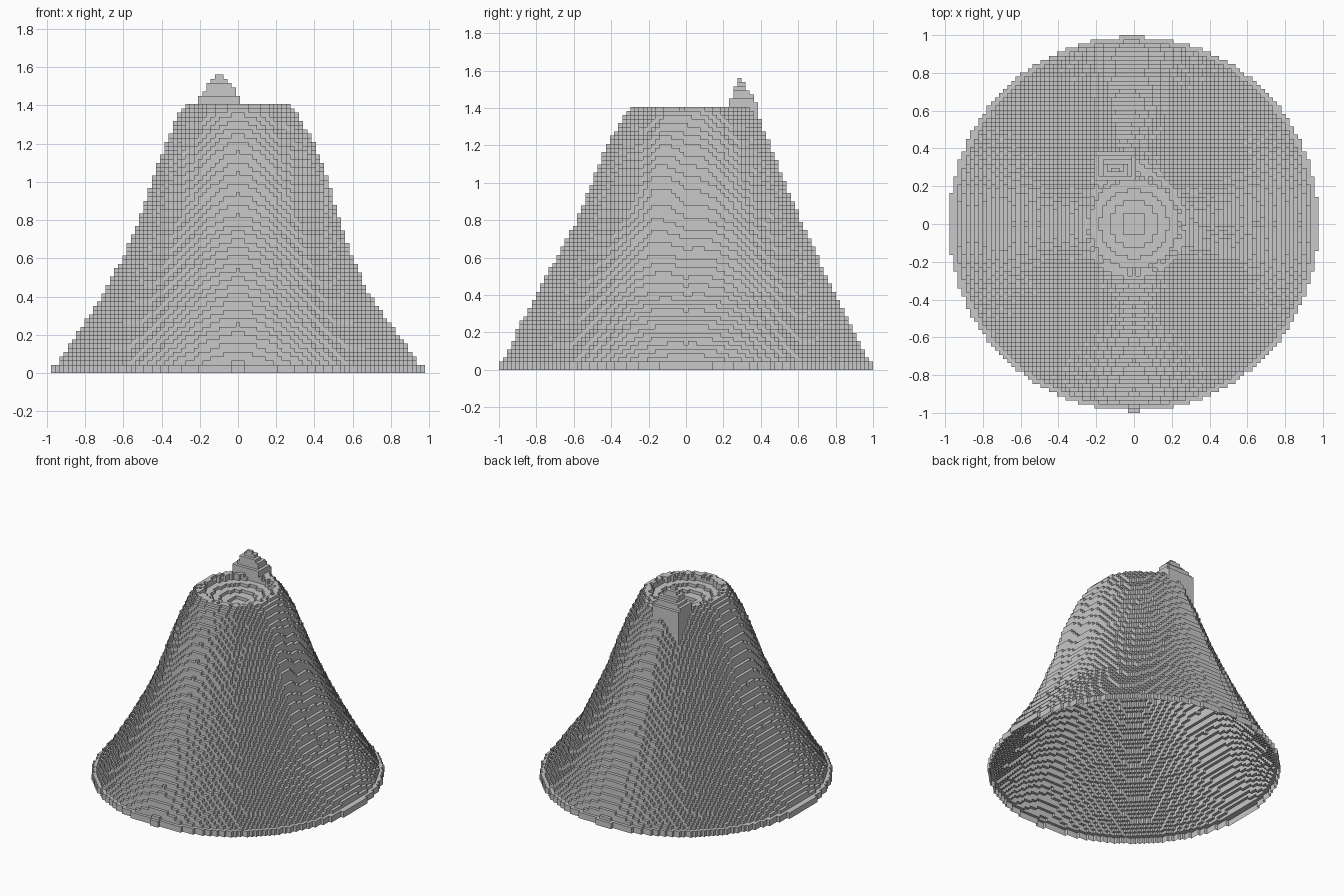
import bpy
import bmesh
import math
import random

if "Cube" in bpy.data.objects:
    bpy.data.objects.remove(bpy.data.objects["Cube"])

random.seed(4)
N = 45                  # cells from the centre to the edge
V = 2.0 / (2 * N + 1)   # cell size

# slope profiles: heights, and the radius at each height for several headings
LEVELS = (0, .2, .4, .6, .8, 1.0, 1.2, 1.36, 1.41)
DIAGONAL = (.988, .865, .75, .645, .55, .475, .40, .315, .265)
PROFILES = {
    0: (.977, .835, .68, .585, .505, .45, .375, .305, .265),
    25: (.983, .855, .71, .62, .53, .46, .38, .305, .265),
    50: DIAGONAL,
    75: (.988, .895, .79, .695, .60, .51, .425, .34, .28),
    100: (.994, .90, .80, .71, .62, .535, .455, .39, .36),
    135: DIAGONAL,
    180: (.977, .84, .71, .60, .51, .45, .375, .31, .255),
    225: DIAGONAL,
    270: (.990, .905, .80, .69, .58, .50, .42, .325, .28),
    315: DIAGONAL,
    340: (.980, .86, .72, .63, .56, .505, .42, .325, .275),
}
ANGLES = sorted(PROFILES)


def radii(angle):
    """Blend the two slope profiles on either side of a heading."""
    for a, b in zip(ANGLES, ANGLES[1:] + [360]):
        if a <= angle <= b:
            t = (angle - a) / (b - a)
            return [p + (q - p) * t for p, q in zip(PROFILES[a], PROFILES[b % 360])]


def crater(r):
    """Shallow stepped bowl, in cells, with a ragged rim."""
    for limit, h in ((.065, 59), (.125, 60), (.18, 61), (.235, 62)):
        if r < limit:
            return h
    return random.choice((63, 64, 64))


def spike(x, y):
    """Narrow blunt crag on the rear rim."""
    dx = abs(x + .09) / (.12 if x < -.09 else .10)
    dy = abs(y - .285) / (.055 if y < .285 else .10)
    d = max(dx ** 1.6, dy)
    return 0 if d > 1 else round((1.56 - .14 * d) / V)


def height(i, j):
    x, y = i * V, j * V
    r = math.hypot(x, y)
    rs = radii(math.degrees(math.atan2(y, x)) % 360)
    if r > rs[0]:
        return 0
    if r < rs[-1]:
        return max(crater(r), spike(x, y))
    for k in range(len(rs) - 1):
        if rs[k] >= r >= rs[k + 1]:
            t = (rs[k] - r) / (rs[k] - rs[k + 1])
            z = LEVELS[k] + t * (LEVELS[k + 1] - LEVELS[k])
            return max(2, min(64, round(z / V + .2)), spike(x, y))
    return 2


# height of every column
R = range(-N, N + 1)
H = {(i, j): height(i, j) for i in R for j in R}

# hollow stepped shell: a tread for each column, risers wherever heights drop
bm = bmesh.new()


def quad(points):
    bm.faces.new([bm.verts.new((x * V, y * V, z * V)) for x, y, z in points])


for (i, j), h in H.items():
    if h == 0:
        continue
    quad([(i - .5, j - .5, h), (i + .5, j - .5, h), (i + .5, j + .5, h), (i - .5, j + .5, h)])
    for dx, dy in ((1, 0), (0, 1), (-1, 0), (0, -1)):
        low = H.get((i + dx, j + dy), 0)
        if low < h:
            cx, cy = i + dx * .5, j + dy * .5
            ax, ay, bx, by = cx + dy * .5, cy - dx * .5, cx - dy * .5, cy + dx * .5
            quad([(ax, ay, low), (bx, by, low), (bx, by, h), (ax, ay, h)])

bmesh.ops.remove_doubles(bm, verts=bm.verts, dist=V * .01)
mesh = bpy.data.meshes.new("volcano_shell")
bm.to_mesh(mesh)
bm.free()

stone = bpy.data.materials.new("grey_stone")
stone.diffuse_color = (.58, .58, .58, 1)
stone.use_nodes = True
stone.node_tree.nodes["Principled BSDF"].inputs["Base Color"].default_value = stone.diffuse_color
mesh.materials.append(stone)
volcano = bpy.data.objects.new("volcano_shell", mesh)
bpy.context.collection.objects.link(volcano)
